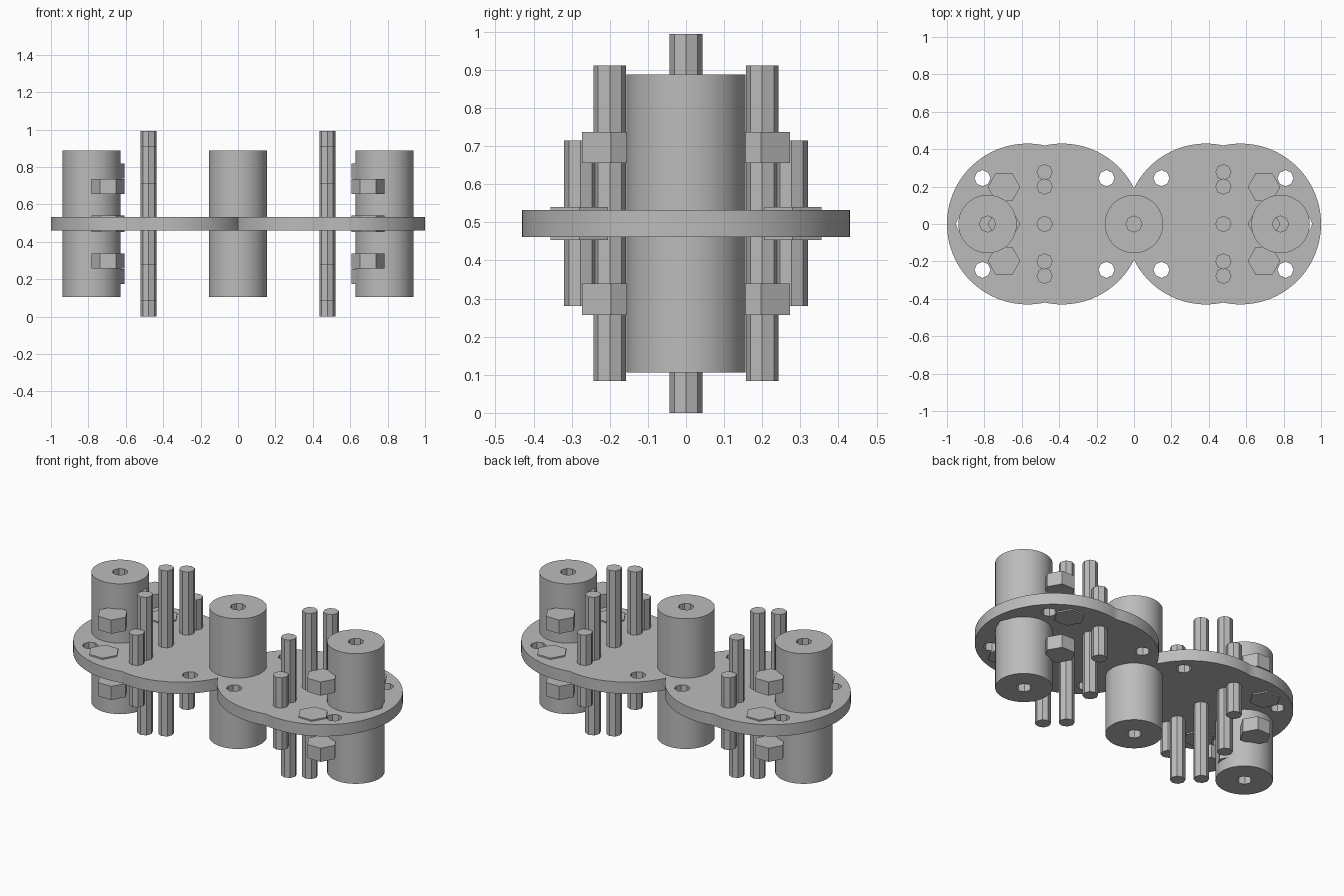
import bpy
import bmesh
from math import acos, cos, sin, pi, radians

if "Cube" in bpy.data.objects:
    bpy.data.objects.remove(bpy.data.objects["Cube"], do_unlink=True)

MID = 0.497            # height of the plate's middle
HOLE = 0.043           # radius of holes and pins

grey = bpy.data.materials.new("grey metal")
grey.use_nodes = True
colour = (0.5, 0.5, 0.5, 1)
grey.diffuse_color = colour
grey.node_tree.nodes["Principled BSDF"].inputs["Base Color"].default_value = colour


def ring(x, y, radius, sides):
    """Regular polygon with a corner on its +x side."""
    return [(x + radius * cos(2 * pi * i / sides), y + radius * sin(2 * pi * i / sides))
            for i in range(sides)]


def slab(name, outlines, low, high):
    """Upright prism from an outline and optional holes; heights are relative to MID."""
    bm = bmesh.new()
    edges = []
    for outline in outlines:
        verts = [bm.verts.new((x, y, MID + low)) for x, y in outline]
        edges += [bm.edges.new((v, verts[i - 1])) for i, v in enumerate(verts)]
    bmesh.ops.triangle_fill(bm, use_beauty=True, edges=edges, normal=(0, 0, 1))
    top = bmesh.ops.extrude_face_region(bm, geom=bm.faces[:], use_keep_orig=True)
    moved = [g for g in top["geom"] if isinstance(g, bmesh.types.BMVert)]
    bmesh.ops.translate(bm, verts=moved, vec=(0, 0, high - low))
    bmesh.ops.recalc_face_normals(bm, faces=bm.faces[:])
    mesh = bpy.data.meshes.new(name)
    bm.to_mesh(mesh)
    bm.free()
    mesh.shade_smooth()
    mesh.set_sharp_from_angle(angle=radians(30))
    mesh.materials.append(grey)
    obj = bpy.data.objects.new(name, mesh)
    bpy.context.collection.objects.link(obj)
    return obj


# Base plate: outline of four overlapping discs
R, OUTER, INNER = 0.43, 0.57, 0.385


def arc(centre, x_from, x_to, steps=24):
    a = acos(max(-1, min(1, (x_from - centre) / R)))
    b = acos(max(-1, min(1, (x_to - centre) / R)))
    return [(centre + R * cos(a + (b - a) * i / steps), R * sin(a + (b - a) * i / steps))
            for i in range(steps)]


notch = (OUTER + INNER) / 2
quarter = arc(OUTER, OUTER + R, notch) + arc(INNER, notch, 0)
waist = (R * R - INNER * INNER) ** 0.5
upper = quarter + [(0, waist)] + [(-x, y) for x, y in reversed(quarter)]
plate = upper + [(x, -y) for x, y in reversed(upper[1:-1])]

# Bolt holes through the plate
holes = []
for side in (-1, 1):
    holes.append(ring(side * 0.91, 0, HOLE, 8))
    for y in (-0.245, 0.245):
        holes += [ring(side * x, y, HOLE, 8) for x in (0.81, 0.147)]
slab("base_plate", [plate] + holes, -0.035, 0.035)

# Large bored cylinders
for label, x in (("right", -0.783), ("middle", 0), ("left", 0.783)):
    slab(label + "_cylinder", [ring(x, 0, 0.156, 64), ring(x, 0, HOLE, 8)], -0.391, 0.391)

# Rows of pins and stepped hexagonal nuts on both halves
PINS = ((0, 0.497), (0.2, 0.414), (0.277, 0.217))
NUTS = ((0, 0.323), (0.197, 0.24), (0.28, 0.043))
for label, side in (("right", -1), ("left", 1)):
    for y0, half in PINS:
        for y in sorted({-y0, y0}):
            slab(label + "_pin", [ring(side * 0.478, y, HOLE, 8)], -half, half)
    for y0, top in NUTS:
        for y in sorted({-y0, y0}):
            hexagon = [ring(side * 0.695, y, 0.087, 6)]
            if top < 0.1:
                slab(label + "_flush_nut", hexagon, -top, top)
            else:
                slab(label + "_upper_nut", hexagon, top - 0.082, top)
                slab(label + "_lower_nut", hexagon, -top, 0.082 - top)
